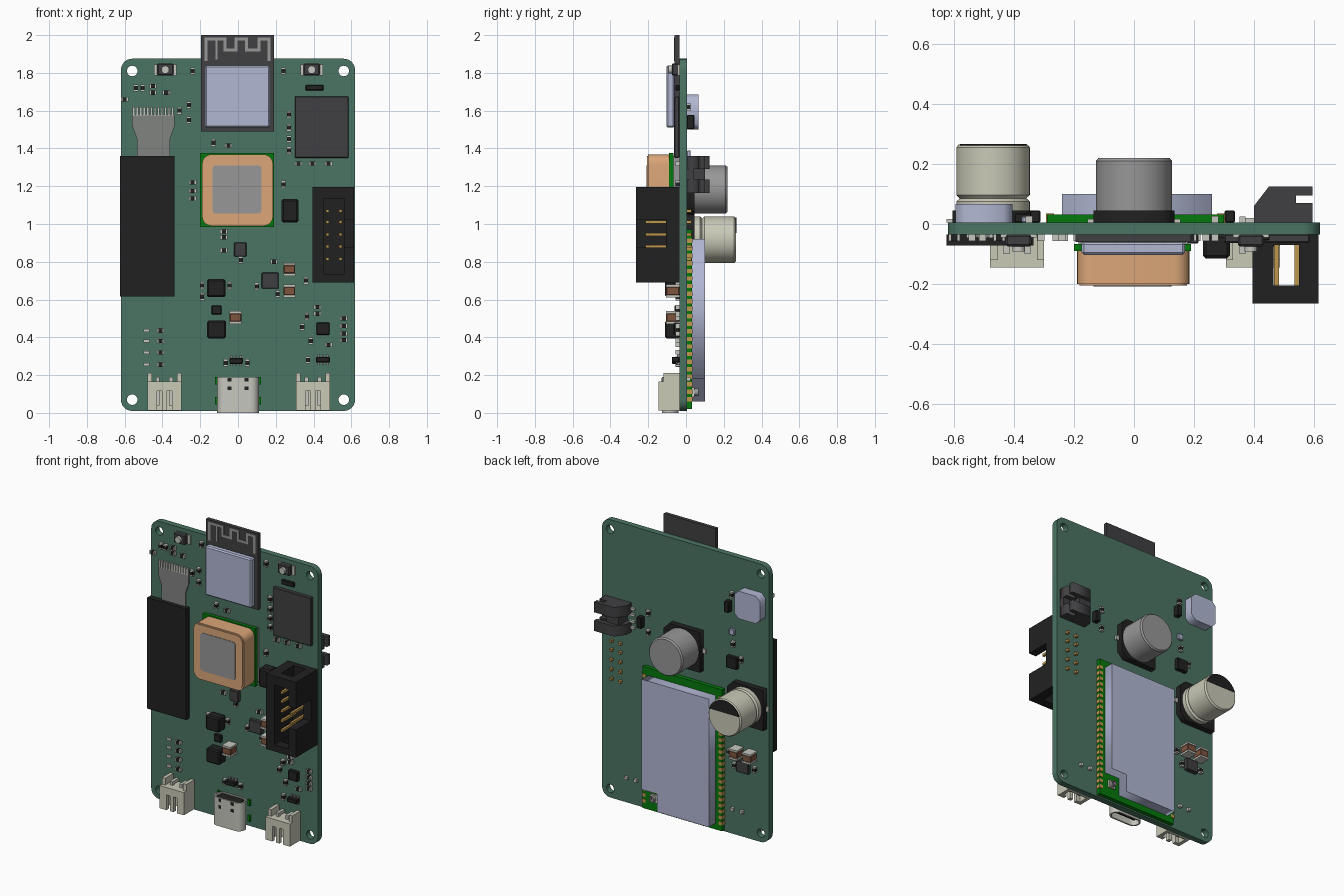
import bpy, bmesh
from math import sin, cos, pi, radians

if "Cube" in bpy.data.objects:
    bpy.data.objects.remove(bpy.data.objects["Cube"])

MATS = {}
COL = dict(board=(76, 116, 99), green=(12, 120, 20), black=(38, 38, 38), dark=(66, 66, 68),
           shield=(176, 182, 210), copper=(218, 165, 120), grey=(150, 150, 150), light=(198, 198, 190),
           cream=(200, 200, 182), brown=(125, 85, 65), gold=(190, 150, 80), flex=(128, 130, 128))

def paint(ob, col):
    if col not in MATS:
        m = bpy.data.materials.new(col)
        m.diffuse_color = [(c / 255) ** 2.2 for c in COL[col]] + [1]
        m.use_nodes = True
        m.node_tree.nodes["Principled BSDF"].inputs["Base Color"].default_value = m.diffuse_color
        MATS[col] = m
    ob.data.materials.clear()
    ob.data.materials.append(MATS[col])
    return ob

def from_bm(name, bm, col):
    bmesh.ops.recalc_face_normals(bm, faces=bm.faces)
    me = bpy.data.meshes.new(name)
    bm.to_mesh(me)
    bm.free()
    ob = bpy.data.objects.new(name, me)
    bpy.context.collection.objects.link(ob)
    return paint(ob, col)

def boxes(name, col, items, bevel=0):
    """One mesh of boxes, each given as (x0, x1, y0, y1, z0, z1)."""
    bm = bmesh.new()
    for b in items:
        vs = bmesh.ops.create_cube(bm, size=1)['verts']
        for v in vs:
            v.co = [(b[2*i] + b[2*i+1]) / 2 + v.co[i] * (b[2*i+1] - b[2*i]) for i in range(3)]
    if bevel:
        bmesh.ops.bevel(bm, geom=bm.edges[:], offset=bevel, segments=1, affect='EDGES')
    return from_bm(name, bm, col)

def rounded(x0, x1, z0, z1, r, n=6):
    pts = []
    for k, (cx, cz) in enumerate([(x1-r, z1-r), (x0+r, z1-r), (x0+r, z0+r), (x1-r, z0+r)]):
        pts += [(cx + r*cos(pi/2*(k+i/n)), cz + r*sin(pi/2*(k+i/n))) for i in range(n+1)]
    return pts

def circle(x, z, r, n=24):
    return [(x + r*cos(2*pi*i/n), z + r*sin(2*pi*i/n)) for i in range(n)]

def extrude(name, col, loops, a0, a1, axis='y'):
    """Filled outlines (with holes) extruded along y or z."""
    cu = bpy.data.curves.new(name, 'CURVE')
    cu.dimensions, cu.fill_mode, cu.extrude = '2D', 'BOTH', (a1 - a0) / 2
    for pts in loops:
        s = cu.splines.new('POLY')
        s.points.add(len(pts) - 1)
        for p, q in zip(s.points, pts):
            p.co = (*q, 0, 1)
        s.use_cyclic_u = True
    ob = bpy.data.objects.new(name, cu)
    bpy.context.collection.objects.link(ob)
    ob.location['xyz'.index(axis)] = (a0 + a1) / 2
    if axis == 'y':
        ob.rotation_euler.x = pi / 2
    bpy.ops.object.select_all(action='DESELECT')
    ob.select_set(True)
    bpy.context.view_layer.objects.active = ob
    bpy.ops.object.convert(target='MESH')
    return paint(bpy.context.view_layer.objects.active, col)

def lathe(name, col, x, z, profile, n=40):
    """Round part about a y axis, from (radius, y) pairs."""
    bm = bmesh.new()
    rings = [[bm.verts.new((px, y, pz)) for px, pz in circle(x, z, r, n)] for r, y in profile]
    for a, b in zip(rings, rings[1:]):
        for i in range(n):
            bm.faces.new((a[i], a[(i+1) % n], b[(i+1) % n], b[i]))
    bm.faces.new(rings[0])
    bm.faces.new(rings[-1])
    ob = from_bm(name, bm, col)
    bpy.ops.object.select_all(action='DESELECT')
    ob.select_set(True)
    bpy.context.view_layer.objects.active = ob
    bpy.ops.object.shade_smooth_by_angle(angle=radians(35))
    return ob

F, B = -0.035, 0.005   # front and back faces of the board

def chip(name, col, x, z, w, h, t, back=False, bevel=0.004):
    y0, y1 = (B, B + t) if back else (F - t, F)
    return boxes(name, col, [(x-w/2, x+w/2, y0, y1, z-h/2, z+h/2)], bevel)

# Board with mounting holes
extrude('circuit_board', 'board', [rounded(-.62, .62, .01, 1.875, .06)] +
        [circle(x, z, .028) for x in (-.56, .56) for z in (.07, 1.81)], F, B)

# Radio module with meander antenna
boxes('radio_board', 'dark', [(-.195, .19, -.06, F, 1.49, 2.0)])
boxes('radio_shield', 'shield', [(-.175, .17, -.103, -.06, 1.51, 1.84)], .008)
path = [(-.17, 1.87), (-.17, 1.98), (-.07, 1.98), (-.07, 1.92), (-.01, 1.92), (-.01, 1.98), (.045, 1.98),
        (.045, 1.92), (.11, 1.92), (.11, 1.98), (.165, 1.98), (.165, 1.87)]
boxes('antenna_trace', 'grey', [(min(a[0], b[0])-.008, max(a[0], b[0])+.008, -.063, -.06,
                                 min(a[1], b[1])-.008, max(a[1], b[1])+.008) for a, b in zip(path, path[1:])]
      + [(-.118, -.108, -.063, -.06, 1.87, 1.98)])

# Patch antenna receiver
boxes('receiver_can', 'grey', [(-.185, .18, -.066, F, 1.0, 1.36)])
boxes('receiver_board', 'green', [(-.2, .19, -.09, -.066, .985, 1.375)])
extrude('patch_antenna', 'copper', [rounded(-.19, .185, .99, 1.368, .05)], -.2, -.09)
extrude('patch_antenna_top', 'copper', [rounded(-.182, .177, .998, 1.36, .045)], -.206, -.2)
extrude('patch_electrode', 'grey', [rounded(-.135, .125, 1.055, 1.31, .02)], -.209, -.206)

# Display panel and its ribbon
boxes('display_panel', 'black', [(-.625, -.335, -.072, F, .615, 1.36)])
extrude('display_ribbon', 'flex', [[(-.535, 1.35), (-.535, 1.45), (-.56, 1.52), (-.56, 1.58), (-.335, 1.58),
        (-.335, 1.52), (-.36, 1.45), (-.36, 1.35)]], -.045, F)
boxes('ribbon_contacts', 'light', [(-.558+i*.0187, -.546+i*.0187, -.046, F, 1.575, 1.62) for i in range(12)])

# Shrouded pin header, open at front, notched on the outer wall, windowed at both ends
X0, X1, Z0, Z1, Y0 = .395, .615, .69, 1.195, -.265
shroud = [(X0, X1, -.07, F, Z0, Z1), (X0, .455, Y0, -.07, Z0, Z1),
          (.56, X1, Y0, -.07, Z0, .875), (.56, X1, Y0, -.07, 1.02, Z1), (.56, X1, -.105, -.07, .875, 1.02)]
for a, b in ((Z0, .735), (1.135, Z1)):
    shroud += [(.455, .465, Y0, -.07, a, b), (.55, .56, Y0, -.07, a, b), (.465, .55, Y0, -.205, a, b)]
boxes('header_shroud', 'black', shroud)
boxes('header_pins', 'gold', [(x-.008, x+.008, -.215, .03, z-.008, z+.008)
                              for x in (.475, .543) for z in (.815, .88, .945, 1.01, 1.07)])

# Two-pin side connectors
for side, cx in (('left', -.39), ('right', .397)):
    j = [(cx-.09, cx+.09, -.06, F, .013, .165), (cx-.09, cx+.09, -.12, -.06, .13, .165)]
    for s in (-1, 1):
        a, b = sorted((cx+s*.09, cx+s*.066))
        j += [(a, b, -.145, F, .013, .165), (a, b, -.12, F, .16, .21)]
        a, b = sorted((cx+s*.066, cx+s*.04))
        j.append((a, b, -.145, -.12, .013, .165))
    j += [(cx-.04, cx+.04, -.145, -.12, .115, .165), (cx-.012, cx+.012, -.145, -.12, .013, .115)]
    boxes(side + '_connector', 'cream', j)
    boxes(side + '_connector_pins', 'light', [(cx+d-.01, cx+d+.01, -.1, -.08, .04, .19) for d in (-.035, .035)]
          + [(cx+d-.01, cx+d+.01, -.1, .025, .17, .19) for d in (-.035, .035)])

# USB socket
extrude('usb_shell', 'light', [rounded(-.11, .11, -.128, -.04, .043), rounded(-.1, .1, -.118, -.05, .033)],
        0, .19, 'z')
boxes('usb_tongue', 'black', [(-.085, .085, -.118, -.05, .14, .185), (-.075, .075, -.09, -.078, .02, .14)])
boxes('usb_tabs', 'green', [(s*.113-.008, s*.113+.008, -.05, F, z, z+.04) for s in (-1, 1) for z in (.045, .15)])
boxes('usb_slots', 'black', [(x-.01, x+.01, -.13, -.127, z, z+.02) for x in (-.045, .045) for z in (.12, .165)])

# Push buttons
for side, bx in (('left', -.385), ('right', .39)):
    boxes(side + '_button_frame', 'light', [(bx-.06, bx+.06, -.045, F, 1.8-d, 1.83-d) for d in (-.015, .015)])
    boxes(side + '_button_body', 'dark', [(bx-.043, bx+.043, -.075, F, 1.785, 1.85)], .006)
    lathe(side + '_button_cap', 'light', bx, 1.817, [(.021, -.07), (.021, -.092)], 20)

# Front chips, inductors and ceramic capacitors
chip('flash_module', 'dark', .443, 1.513, .285, .325, .028)
chip('power_inductor', 'black', .275, 1.07, .09, .125, .08, bevel=.01)
chip('sensor_chip', 'dark', .012, .865, .065, .075, .03)
chip('logic_chip', 'dark', .17, .7, .09, .085, .03)
chip('upper_inductor', 'black', -.115, .66, .1, .095, .075, bevel=.008)
chip('lower_inductor', 'black', -.113, .442, .1, .095, .075, bevel=.008)
chip('small_regulator', 'black', -.113, .545, .053, .048, .025)
chip('charger_chip', 'black', .45, .445, .07, .065, .03)
chip('resistor_array', 'black', .405, 1.722, .095, .03, .02)
for i, (x, z) in enumerate([(-.01, .275), (.45, .282)]):
    chip(f'protection_chip_{i}', 'black', x, z, .072, .03, .04)
    boxes(f'protection_leads_{i}', 'grey', [(x+d-.006, x+d+.006, F-.012, F, z-.028, z+.028) for d in (-.024, 0, .024)])
for i, (x, z, back) in enumerate([(.272, .76, 0), (.272, .645, 0), (-.013, .505, 0), (-.4, .58, 1), (-.5, .58, 1)]):
    chip(f'ceramic_capacitor_{i}', 'brown', x, z, .062, .044, .07, back)
    y = (B, B+.072) if back else (F-.072, F)
    boxes(f'ceramic_ends_{i}', 'light', [(x-.032, x+.032, *y, z+d-.006, z+d+.006) for d in (-.028, .028)])

# Small passives: lying across (wide) or upright (tall)
wide = [(-.45, 1.73), (-.45, 1.695), (-.38, 1.695), (-.05, 1.415), (.32, 1.32), (.395, 1.32), (.48, 1.32), (-.6, 1.66),
        (-.24, 1.22), (-.24, 1.175), (-.24, 1.135), (-.075, .96), (-.075, .93), (-.075, .86), (.19, .8),
        (.42, .56), (.56, .5), (.56, .46), (.56, .42), (.56, .385), (.48, .36), (.42, .525),
        (-.41, .435), (-.41, .38), (-.41, .32), (-.41, .255)]
tall = [(-.24, 1.81), (.24, 1.81), (-.54, 1.72), (-.505, 1.72), (-.31, 1.6), (-.26, 1.63), (-.26, 1.55),
        (-.13, 1.43), (.27, 1.58), (.27, 1.51), (.27, 1.45), (.27, 1.39), (.24, 1.21), (.015, .81), (-.19, .675),
        (-.045, .675), (-.19, .615), (.36, .7), (.1, .67), (.365, .51), (.34, .455), (.385, .38),
        (-.065, .265), (.05, .265), (.37, .28), (.21, .63)]
rear = [(.27, 1.2), (.27, 1.33), (-.35, 1.62), (-.42, 1.2), (-.33, .56), (-.37, .48), (-.52, .49), (-.36, 1.29)]
bodies, ends = [], []
for pts, hx, hz, y0, y1 in ((wide, 1, 0, F-.02, F), (tall, 0, 1, F-.02, F), (rear, 0, 1, B, B+.02)):
    for x, z in pts:
        w, h = (.012, .011) if hx else (.011, .012)
        bodies.append((x-w, x+w, y0, y1, z-h, z+h))
        for s in (-.015, .015):
            u, v = x+s*hx, z+s*hz
            a, b = (.004, .012) if hx else (.012, .004)
            ends.append((u-a, u+a, y0-.001, y1+.001, v-b, v+b))
boxes('passive_bodies', 'black', bodies)
boxes('passive_ends', 'light', ends)
boxes('test_pads', 'light', [(-.5, -.468, F-.01, F, z-.008, z+.008) for z in (.435, .38, .32, .255)])

# Cellular module on the back, shield stepped around the aerial socket
boxes('modem_board', 'green', [(-.29, .3, B, .032, .02, .97)])
extrude('modem_shield', 'shield', [[(-.24, .06), (.145, .06), (.145, .18), (.26, .18), (.26, .92), (-.24, .92)]], .032, .1)
boxes('modem_pads', 'gold', [(x-.013, x+.013, B, .035, .06+i*.04, .083+i*.04) for x in (-.28, .29) for i in range(22)])
boxes('aerial_socket', 'light', [(.185, .235, .032, .045, .085, .135)])
lathe('aerial_socket_ring', 'grey', .21, .11, [(.02, .045), (.02, .065), (.013, .065), (.013, .05)], 20)

# Electrolytic capacitors on chamfered bases
for name, col, x, z, r, top in (('centre_capacitor', 'grey', 0, 1.183, .127, .22),
                                ('side_capacitor', 'cream', -.47, .917, .123, .265)):
    q, c = .135, .04
    extrude(name + '_base', 'black', [[(x-q, z-q), (x+q-c, z-q), (x+q, z-q+c), (x+q, z+q-c), (x+q-c, z+q), (x-q, z+q)]],
            B, .045)
    groove = [(r, .045), (r, .075), (r-.012, .085), (r, .097)] if col == 'cream' else [(r, .045)]
    lathe(name, col, x, z, groove + [(r, top-.01), (r-.008, top)])
    boxes(name + '_leads', 'light', [(x-.155, x+.155, B, .017, z-.015, z+.015)])
arc = [radians(18 + 144*i/20) for i in range(21)]
extrude('capacitor_stripe', 'black', [[(-.47+.117*cos(a), .917+.117*sin(a)) for a in arc]], .26, .267)

# Rear inductor and chips
q = [(-.595, 1.53), (-.565, 1.5), (-.435, 1.5), (-.405, 1.53), (-.405, 1.655), (-.435, 1.685), (-.565, 1.685), (-.595, 1.655)]
extrude('rear_inductor', 'shield', [q], B, .066)
chip('rear_crystal', 'shield', -.355, 1.37, .04, .04, .02, True)
chip('rear_converter', 'black', -.36, 1.17, .08, .08, .03, True)
chip('rear_regulator', 'dark', -.44, .49, .09, .08, .03, True)
chip('rear_transistor_a', 'black', .32, 1.26, .035, .075, .04, True)
chip('rear_transistor_b', 'black', -.33, 1.54, .035, .075, .04, True)

# Rear side-entry connector with two prongs
prof = [(.4, B), (.4, .06), (.45, .125), (.595, .125), (.595, .095), (.54, .095), (.54, .07), (.595, .07), (.595, B)]
for i, (a, b) in enumerate([(1.165, 1.235), (1.29, 1.36)]):
    extrude(f'rear_connector_prong_{i}', 'dark', [prof], a, b, 'z')
boxes('rear_connector_body', 'dark', [(.43, .52, B, .1, 1.235, 1.29), (.52, .595, B, .04, 1.235, 1.29)])
boxes('rear_connector_leads', 'light', [(.37, .41, B, .02, z-.008, z+.008) for z in (1.2, 1.24, 1.285, 1.325)])
